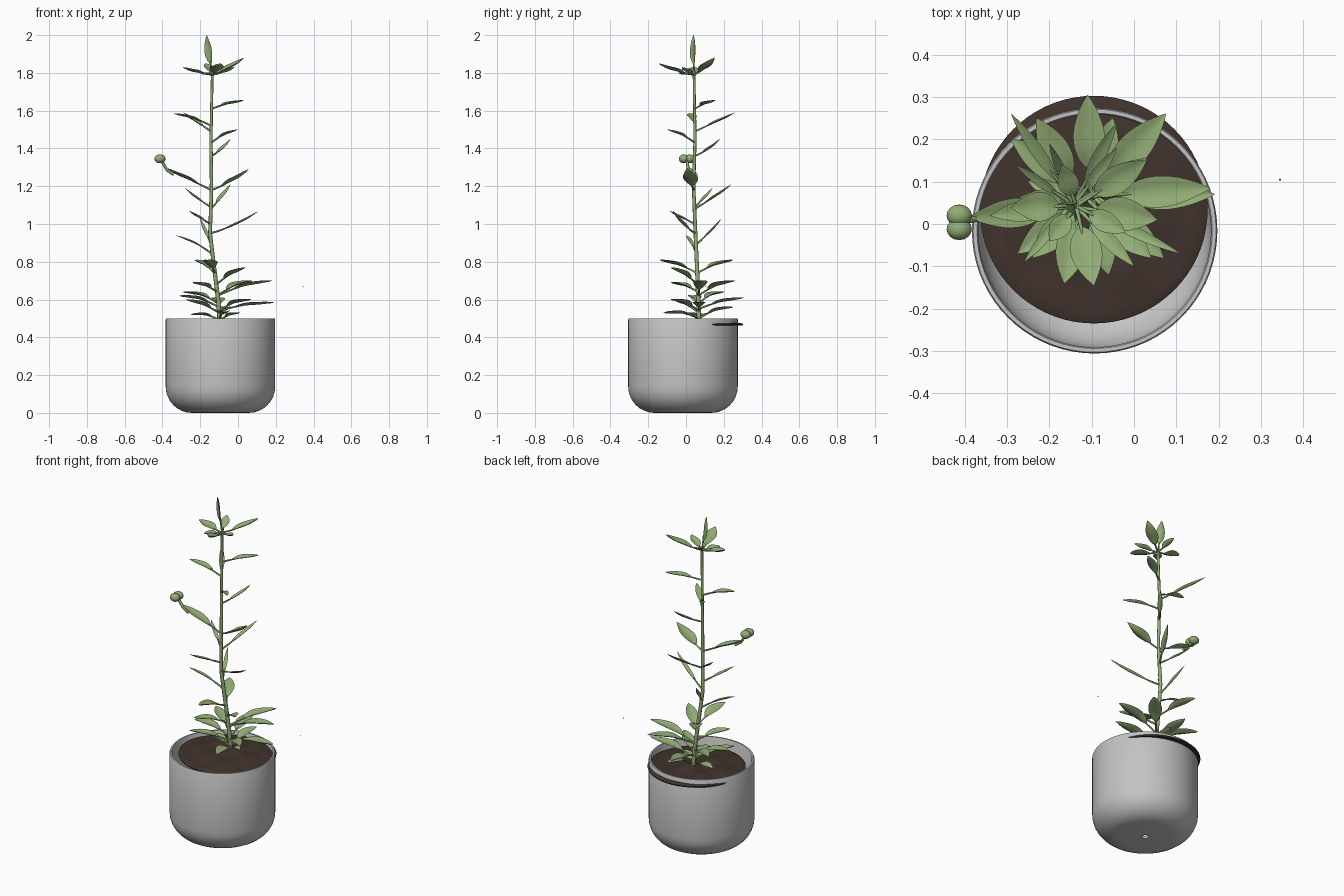
import bpy, bmesh, math
from mathutils import Vector

if "Cube" in bpy.data.objects:
    bpy.data.objects.remove(bpy.data.objects["Cube"])

def material(name, rgb):
    m = bpy.data.materials.new(name)
    m.diffuse_color = (*rgb, 1)
    m.use_nodes = True
    m.node_tree.nodes["Principled BSDF"].inputs["Base Color"].default_value = m.diffuse_color
    return m

GREY = material("pot_grey", (0.55, 0.55, 0.55))
BROWN = material("soil_brown", (0.052, 0.033, 0.026))
GREEN = material("leaf_green", (0.29, 0.42, 0.18))

def finish(bm, name, mat, angle=40):
    me = bpy.data.meshes.new(name)
    bmesh.ops.recalc_face_normals(bm, faces=bm.faces)
    bm.to_mesh(me)
    bm.free()
    me.materials.append(mat)
    ob = bpy.data.objects.new(name, me)
    bpy.context.collection.objects.link(ob)
    bpy.ops.object.select_all(action='DESELECT')
    ob.select_set(True)
    bpy.context.view_layer.objects.active = ob
    bpy.ops.object.shade_smooth_by_angle(angle=math.radians(angle))
    return ob

def lathe(name, profile, centre, mat, n=72, closed=False):
    bm = bmesh.new()
    rings = [[bm.verts.new((centre[0] + r * math.cos(2 * math.pi * i / n),
                            centre[1] + r * math.sin(2 * math.pi * i / n), z))
              for i in range(n)] for r, z in profile]
    pairs = list(zip(rings, rings[1:]))
    if closed:
        pairs.append((rings[-1], rings[0]))
    for a, b in pairs:
        for i in range(n):
            j = (i + 1) % n
            bm.faces.new((a[i], a[j], b[j], b[i]))
    return finish(bm, name, mat)

# Pot: hollow, rounded bottom edge, small drain hole
def arc(cr, cz, r):
    return [(cr + r * math.sin(a * math.pi / 16), cz - r * math.cos(a * math.pi / 16))
            for a in range(9)]
outer = [(0.018, 0.0)] + arc(0.15, 0.14, 0.14) + [(0.29, 0.494), (0.287, 0.5)]
inner = [(0.278, 0.5), (0.275, 0.494)] + arc(0.15, 0.14, 0.125)[::-1] + [(0.018, 0.015)]
lathe("pot", outer + inner, (-0.093, -0.016), GREY, closed=True)

# Soil: thin uneven disc pushed slightly through the back of the pot
soil = lathe("soil", [(0.002, 0.458), (0.266, 0.463), (0.269, 0.47)] +
             [(0.26 - 0.0215 * i, 0.473) for i in range(12)] + [(0.002, 0.473)],
             (-0.095, 0.034), BROWN, closed=True)
for v in soil.data.vertices:
    x, y, z = v.co
    r = math.hypot(x + 0.095, y - 0.034)
    if z > 0.471:
        v.co.z += (1 - (r / 0.27) ** 2) * (0.012 + 0.008 * math.sin(31 * x + 9 * y)
                                           * math.cos(27 * y - 11 * x))

# Stem: path points shared with the leaf attachments
STEM = [(-0.095, 0.07, 0.46), (-0.105, 0.065, 0.6), (-0.13, 0.057, 0.8), (-0.148, 0.05, 0.95),
        (-0.14, 0.04, 1.2), (-0.143, 0.048, 1.45), (-0.136, 0.042, 1.82)]

def stem_at(z):
    for a, b in zip(STEM, STEM[1:]):
        if z <= b[2]:
            return Vector(a).lerp(Vector(b), (z - a[2]) / (b[2] - a[2]))
    return Vector(STEM[-1])

def tube(bm, pts, radii, n=8):
    rings = []
    for k, p in enumerate(pts):
        d = (pts[min(k + 1, len(pts) - 1)] - pts[max(k - 1, 0)]).normalized()
        u = d.cross(Vector((0.1, 1, 0.1))).normalized()
        w = d.cross(u)
        rings.append([bm.verts.new(p + radii[k] * (u * math.cos(2 * math.pi * i / n)
                      + w * math.sin(2 * math.pi * i / n))) for i in range(n)])
    for a, b in zip(rings, rings[1:]):
        for i in range(n):
            bm.faces.new((a[i], a[(i + 1) % n], b[(i + 1) % n], b[i]))
    bm.faces.new(rings[0])
    bm.faces.new(rings[-1][::-1])

bm = bmesh.new()
zs = [0.46 + 1.35 * i / 30 for i in range(31)]
tube(bm, [stem_at(z) for z in zs], [0.012 - 0.005 * i / 30 for i in range(31)])
finish(bm, "stem", GREEN, 60)

# Leaf: stalk plus a folded lens-shaped blade with closed, thin edges
def leaf(bm, base, tip, width, lift, stalk=0.25, n=12):
    base, tip = Vector(base), Vector(tip)
    ctrl = (base + tip) / 2 + Vector((0, 0, lift))
    path = lambda t: base * (1 - t) ** 2 + ctrl * 2 * t * (1 - t) + tip * t * t
    side = (tip - base).cross(Vector((0, 0, 1)))
    side = Vector((0.8, -0.6, 0)) if side.length < 0.06 else side.normalized()
    tube(bm, [path(stalk * 1.5 * i / 4) for i in range(5)], [0.006, 0.005, 0.005, 0.004, 0.002], 6)
    rows = []
    for i in range(n + 1):
        s = i / n
        p = path(stalk + (1 - stalk) * s)
        d = (path(min(1, stalk + (1 - stalk) * s + 0.02)) -
             path(stalk + (1 - stalk) * s - 0.02)).normalized()
        up = side.cross(d).normalized()
        w = width / 2 * max(0.03, math.sin(math.pi * s ** 0.85) ** 0.85 if 0 < s < 1 else 0)
        wave = 0.06 * w * math.sin(7 * s)
        ring = [(-1, 0.3), (-0.5, 0.2), (0, 0.0), (0.5, 0.2), (1, 0.3),
                (0.5, 0.2), (0, 0.0), (-0.5, 0.2)]
        rows.append([bm.verts.new(p + side * w * a + up * (w * b + wave -
                     (0.005 * min(1, w / 0.01) if k > 4 else 0)))
                     for k, (a, b) in enumerate(ring)])
    for a, b in zip(rows, rows[1:]):
        for k in range(8):
            bm.faces.new((a[k], a[(k + 1) % 8], b[(k + 1) % 8], b[k]))
    bm.faces.new(rows[0])
    bm.faces.new(rows[-1][::-1])

def leaves(name, items):
    bm = bmesh.new()
    for z, tip, width, lift in items:
        leaf(bm, stem_at(z), tip, width, lift)
    return finish(bm, name, GREEN, 60)

# Low leaves clustered above the soil: attachment height, tip, width, arch
leaves("low_leaves", [
    (0.74, (-0.165, -0.14, 0.81), 0.075, 0.02), (0.74, (-0.23, 0.25, 0.81), 0.07, 0.02),
    (0.68, (0.04, -0.08, 0.77), 0.065, 0.02), (0.62, (0.18, 0.085, 0.70), 0.075, 0.03),
    (0.54, (0.19, 0.07, 0.585), 0.07, 0.02), (0.64, (-0.24, -0.08, 0.69), 0.065, 0.02),
    (0.62, (0.075, 0.26, 0.70), 0.075, 0.03), (0.56, (-0.31, 0.03, 0.62), 0.07, 0.03),
    (0.55, (-0.11, 0.305, 0.61), 0.075, 0.02), (0.53, (-0.275, -0.07, 0.60), 0.065, 0.02),
    (0.54, (0.07, -0.08, 0.60), 0.065, 0.03), (0.50, (-0.05, 0.25, 0.56), 0.065, 0.03),
    (0.49, (-0.25, 0.10, 0.52), 0.06, 0.03), (0.50, (-0.06, -0.12, 0.53), 0.065, 0.03),
    (0.49, (0.01, 0.0, 0.53), 0.05, 0.02), (0.58, (-0.29, 0.20, 0.64), 0.065, 0.03)])

# Narrow shoots on the middle of the stem
leaves("narrow_shoots", [
    (0.84, (-0.33, 0.0, 0.94), 0.024, 0.025), (0.89, (-0.20, 0.19, 1.03), 0.022, -0.01),
    (0.95, (0.11, -0.07, 1.07), 0.026, -0.025), (1.00, (-0.26, -0.09, 1.07), 0.024, 0.0),
    (1.08, (-0.04, 0.24, 1.21), 0.03, -0.01), (1.09, (-0.28, 0.14, 1.19), 0.022, -0.01),
    (1.36, (-0.04, 0.18, 1.45), 0.028, -0.02), (1.43, (0.0, -0.10, 1.50), 0.035, 0.02)])

# Broad leaves higher up
leaves("upper_leaves", [
    (1.18, (0.055, 0.01, 1.29), 0.08, -0.02), (1.18, (-0.39, 0.015, 1.30), 0.07, 0.0),
    (1.49, (-0.29, 0.26, 1.59), 0.03, 0.0), (1.52, (-0.34, 0.02, 1.585), 0.05, 0.02),
    (1.61, (0.03, 0.155, 1.655), 0.05, 0.01)])

# Crown of leaves at the tip, one of them upright
leaves("crown_leaves", [
    (1.79, (-0.165, 0.04, 2.0), 0.05, 0.0), (1.79, (-0.29, 0.04, 1.83), 0.07, -0.01),
    (1.79, (0.03, 0.15, 1.88), 0.065, -0.02), (1.79, (-0.095, -0.145, 1.85), 0.075, -0.015),
    (1.79, (-0.02, -0.02, 1.83), 0.05, -0.01), (1.79, (-0.17, 0.14, 1.85), 0.05, 0.0),
    (1.79, (-0.20, -0.04, 1.80), 0.05, 0.0)])

# Two-lobed bud at the end of the long side shoot
bm = bmesh.new()
tube(bm, [Vector((-0.34, 0.015, 1.262)), Vector((-0.375, 0.012, 1.285)),
          Vector((-0.405, 0.006, 1.335))], [0.008, 0.008, 0.008])
for y in (-0.012, 0.02):
    ret = bmesh.ops.create_uvsphere(bm, u_segments=16, v_segments=10, radius=0.026)
    for v in ret["verts"]:
        v.co = Vector((v.co.x * 1.15 - 0.413, v.co.y + y, v.co.z * 0.9 + 1.345))
finish(bm, "bud", GREEN, 60)

# Tiny loose fragment floating beside the plant
bm = bmesh.new()
bmesh.ops.create_icosphere(bm, subdivisions=1, radius=0.003)
bmesh.ops.translate(bm, verts=bm.verts, vec=(0.345, 0.105, 0.67))
finish(bm, "loose_fragment", GREEN)
